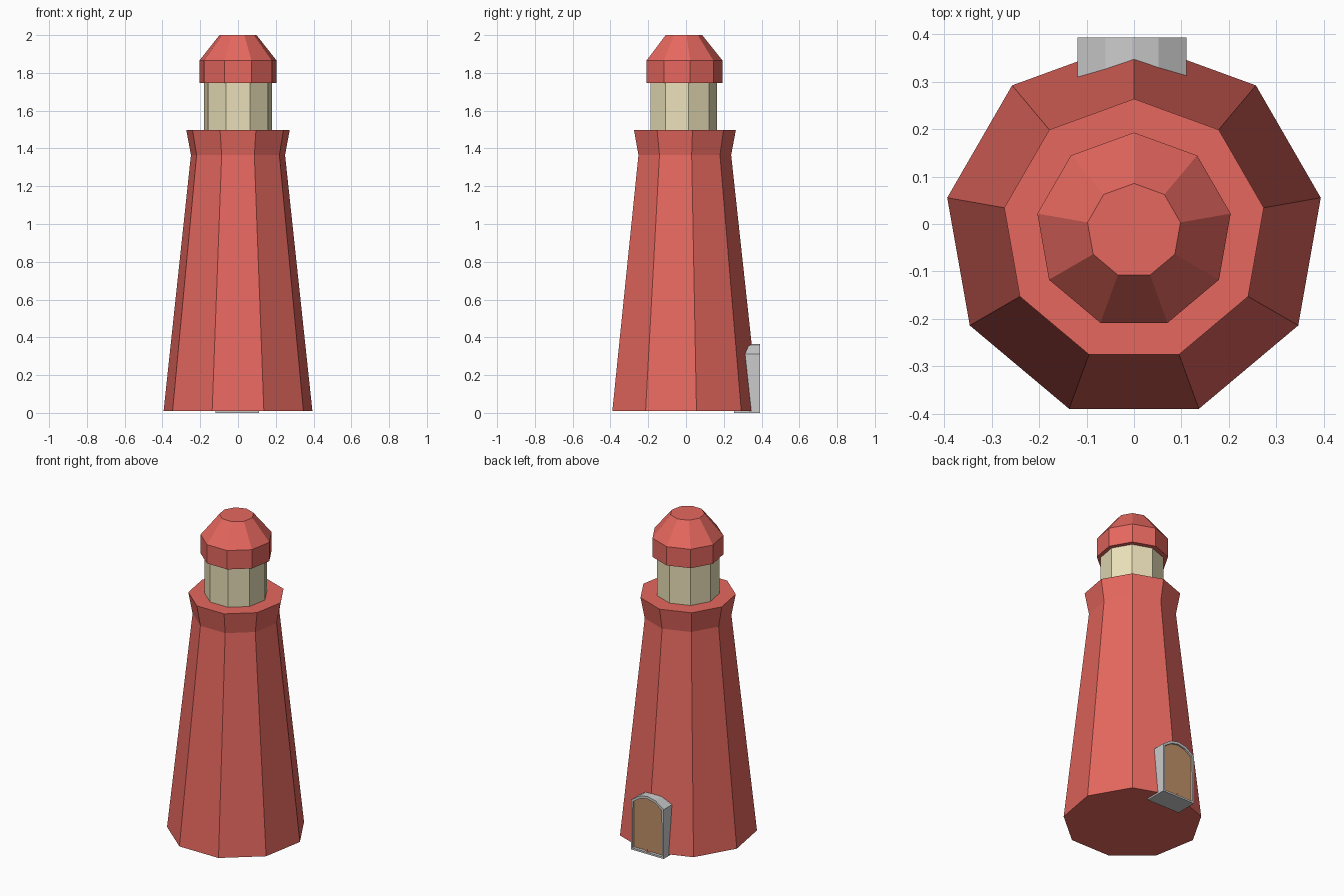
import bpy, bmesh
from math import sin, cos, pi

if "Cube" in bpy.data.objects:
    bpy.data.objects.remove(bpy.data.objects["Cube"])

SIDES = 9


def material(name, rgb):
    m = bpy.data.materials.new(name)
    m.diffuse_color = (*rgb, 1)
    m.use_nodes = True
    m.node_tree.nodes["Principled BSDF"].inputs["Base Color"].default_value = m.diffuse_color
    return m


red = material("red_paint", (0.79, 0.137, 0.113))
cream = material("cream_glass", (0.82, 0.74, 0.48))
brown = material("brown_wood", (0.52, 0.28, 0.135))


def finish(name, bm, mat=None):
    bmesh.ops.recalc_face_normals(bm, faces=bm.faces)
    me = bpy.data.meshes.new(name)
    bm.to_mesh(me)
    bm.free()
    ob = bpy.data.objects.new(name, me)
    bpy.context.collection.objects.link(ob)
    if mat:
        me.materials.append(mat)
    return ob


def lathe(name, profile, mat, cy=-0.014):
    """Nine-sided solid from (radius, z) pairs, one corner facing +y."""
    bm = bmesh.new()
    rings = []
    for r, z in profile:
        rings.append([bm.verts.new((r * sin(2 * pi * i / SIDES),
                                    cy + r * cos(2 * pi * i / SIDES), z))
                      for i in range(SIDES)])
    for a, b in zip(rings, rings[1:]):
        for i in range(SIDES):
            j = (i + 1) % SIDES
            bm.faces.new((a[i], a[j], b[j], b[i]))
    bm.faces.new(rings[0])
    bm.faces.new(rings[-1])
    return finish(name, bm, mat)


def arch(name, right, top, y0, y1, mat=None, rim=0):
    """Arched slab from y0 to y1, mirrored from its right-hand outline,
    optionally with a recessed +y face."""
    cx = -0.004
    pts = right + [(0, top)] + [(-x, z) for x, z in reversed(right)]
    bm = bmesh.new()
    back, front = [[bm.verts.new((cx + x, y, z)) for x, z in pts] for y in (y0, y1)]
    bm.faces.new(back)
    face = bm.faces.new(front)
    for i in range(len(pts)):
        j = (i + 1) % len(pts)
        bm.faces.new((back[i], back[j], front[j], front[i]))
    if rim:
        bmesh.ops.recalc_face_normals(bm, faces=bm.faces)
        bmesh.ops.inset_region(bm, faces=[face], thickness=rim)
        bmesh.ops.inset_region(bm, faces=[face], thickness=0.001, depth=-0.018)
    return finish(name, bm, mat)


# Tapered tower with flared gallery
lathe("tower", [(0.40, 0.01), (0.253, 1.365), (0.278, 1.498)], red)

# Lantern room and roof cap
lathe("lantern", [(0.182, 1.49), (0.182, 1.76)], cream, cy=-0.018)
lathe("roof", [(0.207, 1.747), (0.207, 1.866), (0.0995, 2.0)], red)

# Doorway and door leaf
arch("door_frame", [(0.115, 0.0), (0.115, 0.312), (0.056, 0.353)], 0.365,
     0.255, 0.393, rim=0.016)
arch("door", [(0.099, 0.016), (0.099, 0.304), (0.0495, 0.338)], 0.3486,
     0.36, 0.383, brown)
